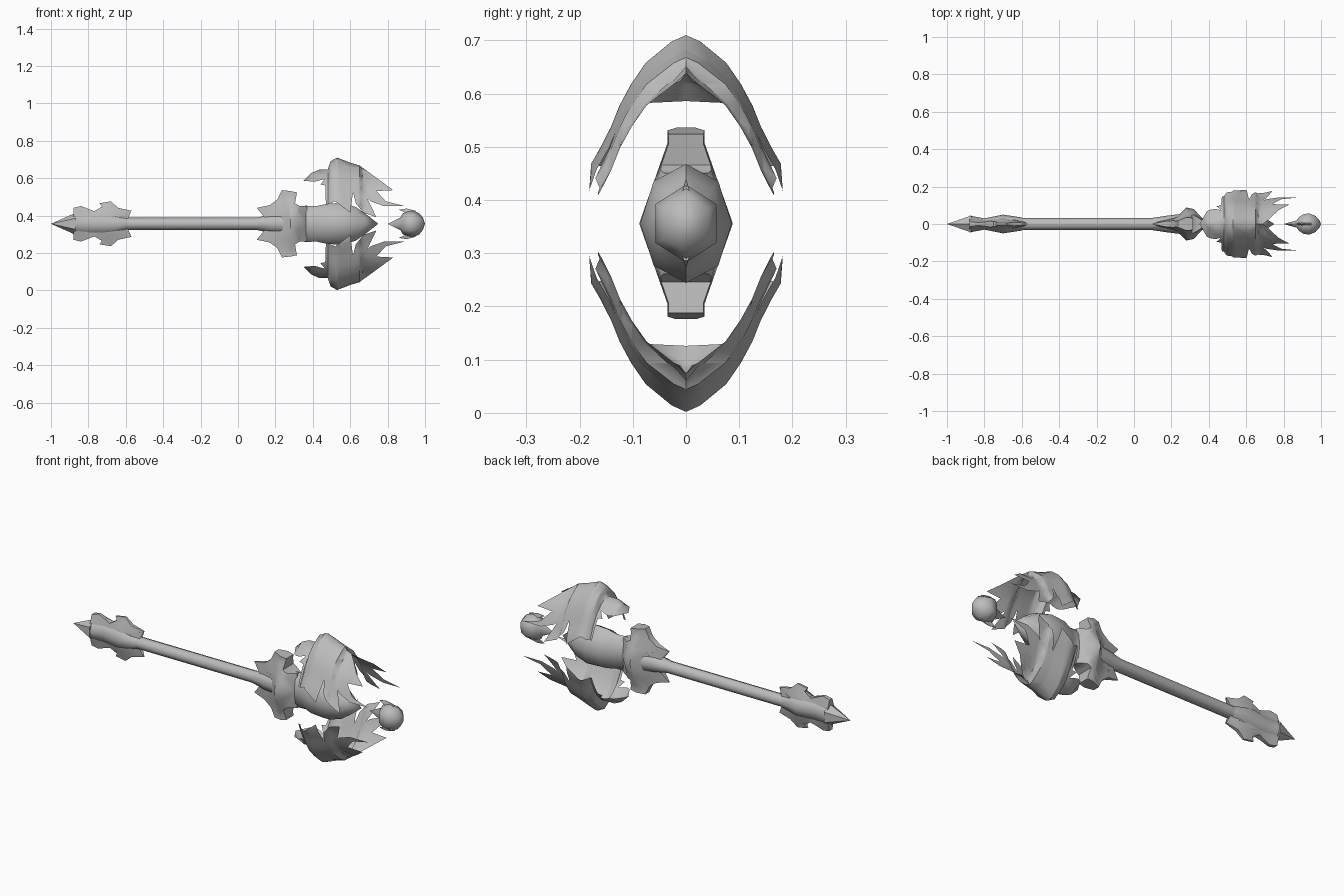
import bpy
import bmesh
import math
from mathutils import Vector

cube = bpy.data.objects.get("Cube")
if cube:
    bpy.data.objects.remove(cube, do_unlink=True)

AXIS_HEIGHT = 0.356

grey = bpy.data.materials.new("plain grey")
grey.use_nodes = True
grey.diffuse_color = (0.5, 0.5, 0.5, 1)
grey.node_tree.nodes["Principled BSDF"].inputs["Base Color"].default_value = (0.5, 0.5, 0.5, 1)


def interpolate(points, value):
    """Piecewise linear lookup in a list of (key, result) pairs."""
    if value <= points[0][0]:
        return points[0][1]
    for (a, low), (b, high) in zip(points, points[1:]):
        if value <= b:
            return low + (high - low) * (value - a) / (b - a)
    return points[-1][1]


def finish(name, bm, mirror_axes=None, angle=45):
    """Turn a bmesh into a smooth shaded object on the staff axis."""
    mesh = bpy.data.meshes.new(name)
    bm.to_mesh(mesh)
    bm.free()
    mesh.materials.append(grey)
    obj = bpy.data.objects.new(name, mesh)
    bpy.context.collection.objects.link(obj)
    obj.location.z = AXIS_HEIGHT
    bpy.ops.object.select_all(action="DESELECT")
    obj.select_set(True)
    bpy.context.view_layer.objects.active = obj
    bpy.ops.object.shade_smooth_by_angle(angle=math.radians(angle))
    if mirror_axes:
        mirror = obj.modifiers.new("Mirror", "MIRROR")
        mirror.use_axis = mirror_axes
        mirror.merge_threshold = 0.0005
    return obj


def loft(name, sections, sides, angle=45):
    """Skin elliptical rings (x, half width, half height) along the staff."""
    bm = bmesh.new()
    rings = []
    for x, wide, high in sections:
        ring = []
        for i in range(sides):
            turn = math.tau * i / sides
            ring.append(bm.verts.new((x, wide * math.sin(turn), high * math.cos(turn))))
        rings.append(ring)
    for one, two in zip(rings, rings[1:]):
        for i in range(sides):
            j = (i + 1) % sides
            bm.faces.new((one[i], one[j], two[j], two[i]))
    bmesh.ops.remove_doubles(bm, verts=bm.verts[:], dist=0.0001)
    bmesh.ops.recalc_face_normals(bm, faces=bm.faces[:])
    return finish(name, bm, angle=angle)


def bent_sheet(name, outline, x_cuts, z_cuts, depth, rim=False):
    """Cut an outline into strips, push it sideways by a rule and mirror it."""
    bm = bmesh.new()
    bm.faces.new([bm.verts.new((x, 0, z)) for x, z in outline])
    bmesh.ops.triangulate(bm, faces=bm.faces[:])
    planes = [((x, 0, 0), (1, 0, 0)) for x in x_cuts]
    planes += [((0, 0, z), (0, 0, 1)) for z in z_cuts]
    for point, normal in planes:
        bmesh.ops.bisect_plane(bm, geom=bm.verts[:] + bm.edges[:] + bm.faces[:],
                               dist=0.0001, plane_co=Vector(point), plane_no=Vector(normal))
    for v in bm.verts:
        v.co.y = depth(v.co.x, v.co.z)
    if rim:
        # close the outer edge down to the middle plane
        border = [e for e in bm.edges if e.is_boundary
                  and max(v.co.z for v in e.verts) > 0.0001]
        new = bmesh.ops.extrude_edge_only(bm, edges=border)["geom"]
        for v in new:
            if isinstance(v, bmesh.types.BMVert):
                v.co.y = 0
    bmesh.ops.recalc_face_normals(bm, faces=bm.faces[:])
    bm.normal_update()
    if sum(f.normal.y * f.calc_area() for f in bm.faces) < 0:
        bmesh.ops.reverse_faces(bm, faces=bm.faces[:])
    return finish(name, bm, mirror_axes=(False, True, True))


# Shaft, flaring into the collar
loft("shaft", [(-0.66, 0.033, 0.033), (0.1, 0.033, 0.033),
               (0.18, 0.045, 0.05), (0.3, 0.06, 0.06)], 8)

# Pommel spike and core
loft("pommel_spike", [(-1, 0, 0), (-0.87, 0.052, 0.058), (-0.87, 0, 0)], 6, 30)
loft("pommel_core", [(-0.88, 0.045, 0.05), (-0.8, 0.03, 0.06), (-0.7, 0.05, 0.06),
                     (-0.6, 0.035, 0.035)], 8)

# Pommel fins
pommel_width = [(-0.88, 0.04), (-0.8, 0.028), (-0.7, 0.05), (-0.57, 0.008)]
bent_sheet("pommel_fins",
           [(-0.88, 0), (-0.88, 0.085), (-0.84, 0.095), (-0.8, 0.075), (-0.75, 0.06),
            (-0.72, 0.08), (-0.74, 0.11), (-0.68, 0.12), (-0.64, 0.085),
            (-0.57, 0.07), (-0.61, 0.055), (-0.66, 0.03), (-0.6, 0)],
           [-0.8, -0.7], [0.06],
           lambda x, z: interpolate(pommel_width, x) * (1 - 0.88 * min(1, z / 0.11)),
           rim=True)

# Collar with swept horns that thin out toward the shaft
collar_width = [(0.1, 0.003), (0.17, 0.025), (0.235, 0.045), (0.28, 0.088),
                (0.32, 0.08), (0.37, 0.025)]
bent_sheet("collar",
           [(0.17, 0), (0.2, 0.04), (0.22, 0.055), (0.1, 0.085), (0.17, 0.1),
            (0.21, 0.13), (0.235, 0.18), (0.28, 0.175), (0.315, 0.168), (0.305, 0.11),
            (0.33, 0.095), (0.37, 0.095), (0.37, 0)],
           [0.17, 0.235, 0.28, 0.32], [0.08, 0.15],
           lambda x, z: interpolate(collar_width, x) * (1 - 0.6 * min(1, z / 0.15)),
           rim=True)

# Head core ending in a point
loft("head_core", [(0.3, 0.07, 0.085), (0.36, 0.03, 0.097), (0.42, 0.05, 0.095),
                   (0.48, 0.078, 0.108), (0.56, 0.086, 0.112), (0.63, 0.07, 0.09),
                   (0.68, 0.045, 0.055), (0.75, 0, 0)], 8)

# Upper and lower flame shells, arched around the core and closed behind
ridge = [(0.35, 0.23), (0.39, 0.27), (0.435, 0.29), (0.48, 0.29), (0.495, 0.335),
         (0.53, 0.354), (0.6, 0.327), (0.65, 0.312), (0.665, 0.28), (0.69, 0.272)]
arch = [(0, 0), (0.012, 0.027), (0.045, 0.07), (0.07, 0.09), (0.12, 0.12),
        (0.19, 0.148), (0.24, 0.178), (0.32, 0.19)]
bent_sheet("flame_shells",
           [(0.35, 0.23), (0.39, 0.27), (0.435, 0.29), (0.48, 0.29), (0.495, 0.335),
            (0.53, 0.354), (0.6, 0.327), (0.65, 0.312), (0.665, 0.28), (0.69, 0.245),
            (0.75, 0.2), (0.83, 0.18), (0.74, 0.175), (0.79, 0.12), (0.89, 0.095),
            (0.78, 0.095), (0.71, 0.12), (0.65, 0.17), (0.69, 0.1), (0.74, 0.035),
            (0.67, 0.06), (0.63, 0.11), (0.615, 0.17), (0.595, 0.12), (0.6, 0.06),
            (0.56, 0.09), (0.52, 0.12), (0.47, 0.1), (0.49, 0.15), (0.48, 0.2),
            (0.51, 0.23), (0.47, 0.205), (0.44, 0.21), (0.465, 0.24), (0.41, 0.225)],
           [key for key, _ in ridge], [0.342 - 0.04 * i for i in range(8)],
           lambda x, z: interpolate(arch, max(0, interpolate(ridge, x) - z)))

# Floating orb with a pointed tail
loft("orb", [(0.8, 0, 0), (0.87, 0.022, 0.035), (0.88, 0.04, 0.055), (0.905, 0.06, 0.068),
             (0.935, 0.066, 0.073), (0.97, 0.05, 0.056), (0.99, 0.026, 0.03), (1, 0, 0)], 6, 70)

# Small claws above and below the orb
bent_sheet("orb_claws",
           [(0.9, 0.03), (0.895, 0.06), (0.86, 0.075), (0.9, 0.082), (0.95, 0.07),
            (0.95, 0.03)], [], [0.06],
           lambda x, z: max(0.001, 0.3 * (0.083 - z)), rim=True)
